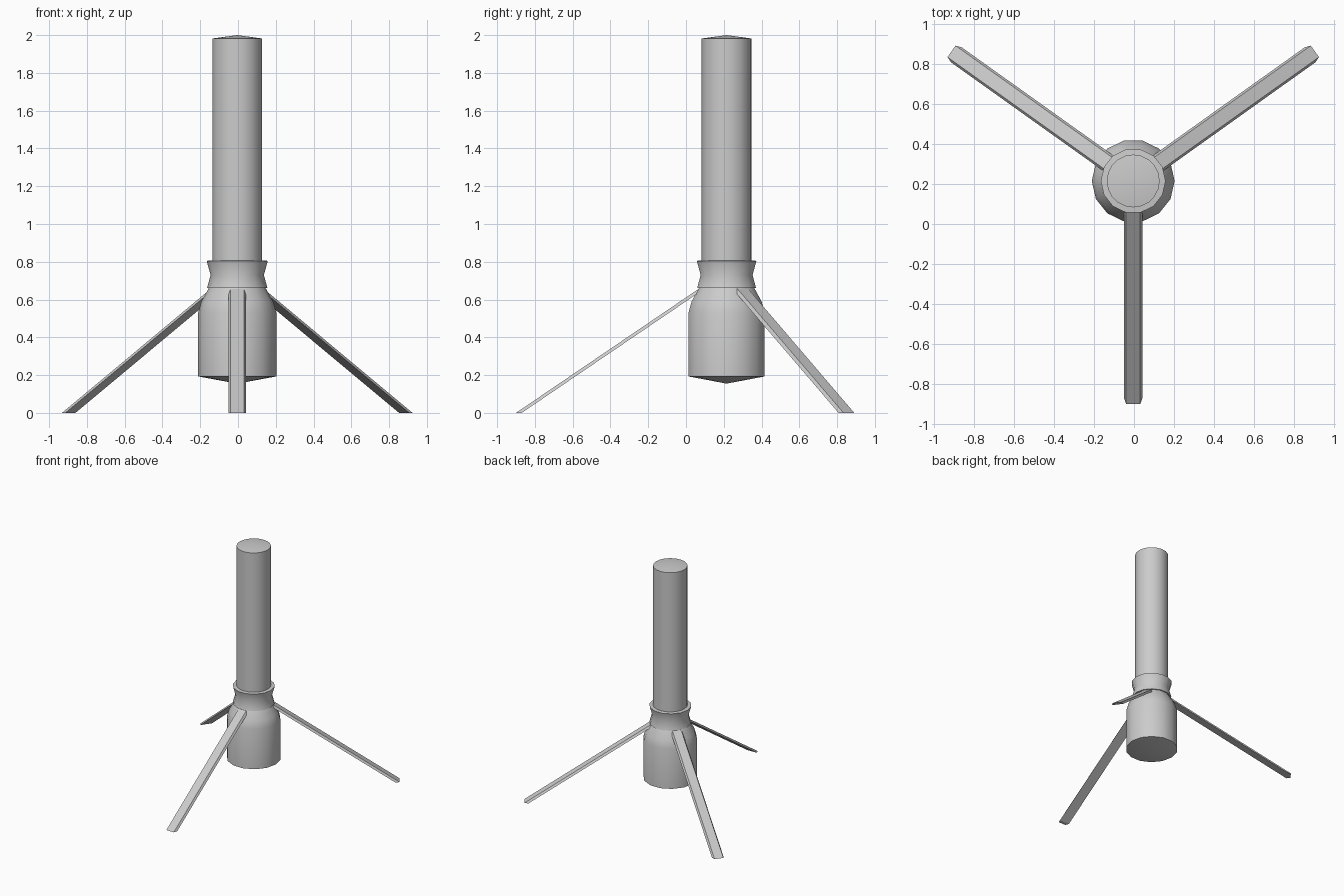
import bpy, bmesh, math
from mathutils import Vector

if "Cube" in bpy.data.objects:
    bpy.data.objects.remove(bpy.data.objects["Cube"])

CX, CY = -0.004, 0.215  # vertical axis of the body


def finish(name, bm, angle):
    bmesh.ops.recalc_face_normals(bm, faces=bm.faces)
    me = bpy.data.meshes.new(name)
    bm.to_mesh(me)
    bm.free()
    ob = bpy.data.objects.new(name, me)
    bpy.context.collection.objects.link(ob)
    bpy.ops.object.select_all(action='DESELECT')
    ob.select_set(True)
    bpy.context.view_layer.objects.active = ob
    if angle:
        bpy.ops.object.shade_smooth_by_angle(angle=math.radians(angle))
    return ob


def lathe(name, profile, sides):
    """Revolve (radius, z) points around the body axis; radius 0 makes a pole."""
    bm = bmesh.new()
    rings = []
    for r, z in profile:
        if r == 0:
            rings.append([bm.verts.new((CX, CY, z))])
        else:
            rings.append([bm.verts.new((CX + r * math.cos(2 * math.pi * i / sides),
                                        CY + r * math.sin(2 * math.pi * i / sides), z))
                          for i in range(sides)])
    for a, b in zip(rings, rings[1:]):
        for i in range(sides):
            j = (i + 1) % sides
            quad = [a[i % len(a)], a[j % len(a)], b[j % len(b)], b[i % len(b)]]
            bm.faces.new(list(dict.fromkeys(quad)))
    return finish(name, bm, 35)


def leg(name, degrees):
    """Flat bar with a trapezoid section, cut level at the foot."""
    t = math.radians(degrees)
    out = Vector((math.cos(t), math.sin(t), 0))
    side = Vector((-math.sin(t), math.cos(t), 0))
    base = Vector((CX, CY, 0))
    bm = bmesh.new()
    ends = []
    for shift, z in ((0.14, 0.662), (1.115, 0.0)):
        ends.append([bm.verts.new(base + out * (shift - d) + side * w + Vector((0, 0, z)))
                     for d, w in ((0, -0.035), (0, 0.035), (0.03, 0.046), (0.03, -0.046))])
    for i in range(4):
        j = (i + 1) % 4
        bm.faces.new((ends[0][i], ends[0][j], ends[1][j], ends[1][i]))
    for e in ends:
        bm.faces.new(e)
    return finish(name, bm, 0)


# Lower canister with a shallow cone underneath and tapered shoulder
lathe("canister", [(0, 0.155), (0.207, 0.193), (0.207, 0.53), (0.19, 0.59),
                   (0.148, 0.665)], 14)
# Waisted collar
lathe("collar", [(0.13, 0.66), (0.16, 0.66), (0.141, 0.73), (0.162, 0.805),
                 (0.13, 0.808)], 14)
# Upper tube with a slightly raised cap
lathe("tube", [(0.132, 0.68), (0.132, 1.982), (0, 2.0)], 20)

# Three legs
for name, angle in (("front_leg", 270), ("right_leg", 35.5), ("left_leg", 144.5)):
    leg(name, angle)
